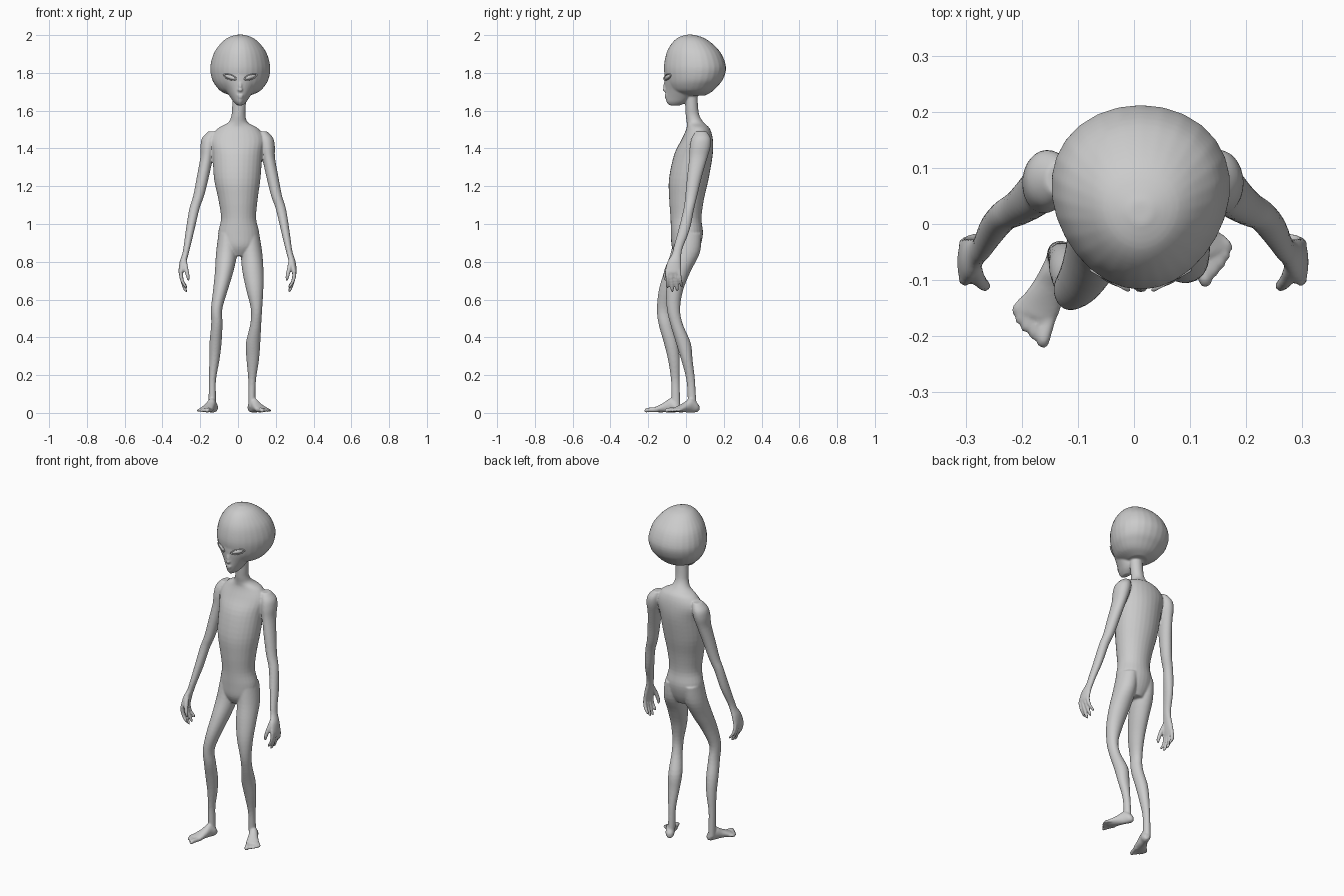
import bpy, bmesh, math
from mathutils import Vector, Matrix

X, Y, Z = Vector((1, 0, 0)), Vector((0, 1, 0)), Vector((0, 0, 1))
body = bmesh.new()


def spline(a, b, c, d, t):
    return [0.5 * (2*q + (r-p)*t + (2*p-5*q+4*r-s)*t*t + (3*q-p-3*r+s)*t**3)
            for p, q, r, s in zip(a, b, c, d)]


def tube(stations, u=X, v=Y, k=0.0, sides=28, steps=4):
    """Smooth closed loft; station = x, y, z, radius along u, radius along v.
    k narrows the -v side, giving an egg-shaped section."""
    p = [stations[0]] + list(stations) + [stations[-1]]
    rows = [spline(*p[i:i+4], j/steps) for i in range(len(stations)-1) for j in range(steps)]
    rows.append(list(stations[-1]))
    rings = []
    for x, y, z, a, b in rows:
        ring = []
        for i in range(sides):
            t = 2*math.pi*i/sides
            off = u*(a*math.cos(t)*(1 + k*math.sin(t))) + v*(b*math.sin(t))
            ring.append(body.verts.new(Vector((x, y, z)) + off))
        rings.append(ring)
    for r0, r1 in zip(rings, rings[1:]):
        for i in range(sides):
            j = (i+1) % sides
            body.faces.new((r0[i], r0[j], r1[j], r1[i]))
    body.faces.new(rings[0][::-1])
    body.faces.new(rings[-1])


def blob(loc, radii, rot=Matrix()):
    m = Matrix.Translation(loc) @ rot @ Matrix.Diagonal((*radii, 1))
    bmesh.ops.create_uvsphere(body, u_segments=20, v_segments=12, radius=1, matrix=m)


# torso and neck
tube([(.01, .025, 1.73, .036, .034), (.005, .03, 1.62, .036, .034), (.002, .036, 1.57, .038, .037),
      (0, .05, 1.535, .055, .046), (0, .064, 1.505, .108, .062), (-.003, .06, 1.45, .142, .082),
      (-.003, .04, 1.37, .132, .102), (-.004, .015, 1.24, .123, .105), (0, .003, 1.13, .104, .092),
      (.003, 0, 1.03, .093, .082), (.004, .005, .95, .109, .085), (.005, 0, .88, .1, .075),
      (.004, 0, .83, .055, .05)])

# cranium: z, front y, back y, half width
HX = .012
tube([(HX, (f+b)/2, z, w, (b-f)/2) for z, f, b, w in
      [(2.002, .0, .04, .02), (1.985, -.045, .095, .068), (1.95, -.08, .145, .108),
       (1.9, -.105, .188, .141), (1.83, -.117, .212, .158), (1.77, -.11, .198, .15),
       (1.73, -.098, .168, .128), (1.70, -.075, .137, .098), (1.68, -.02, .1, .05)]], k=.13)
# face and jaw
tube([(HX - .002, (f+b)/2, z, w, (b-f)/2) for z, f, b, w in
      [(1.82, -.112, .02, .1), (1.78, -.114, .025, .105), (1.75, -.113, .028, .096),
       (1.71, -.11, .03, .074), (1.67, -.108, .02, .049), (1.645, -.103, .0, .032),
       (1.628, -.088, -.03, .014)]], k=.25)
# nose, lips and ears
blob((HX, -.11, 1.725), (.009, .011, .03))
blob((HX, -.113, 1.71), (.014, .01, .008))
blob((HX, -.106, 1.681), (.018, .008, .005))
blob((HX, -.105, 1.671), (.015, .008, .005))
for s in (-1, 1):
    blob((HX + s*.103, .02, 1.735), (.012, .014, .03), Matrix.Rotation(.3*s, 4, 'Z'))

# arms and hands
ARM = [(.125, .08, 1.49, .025, .03), (.142, .08, 1.455, .04, .05), (.15, .075, 1.41, .041, .055),
       (.158, .065, 1.35, .034, .048), (.178, .045, 1.25, .032, .039), (.2, .028, 1.15, .029, .032),
       (.223, .015, 1.08, .027, .028), (.245, -.01, .97, .023, .03), (.262, -.04, .88, .018, .025),
       (.271, -.05, .84, .017, .025), (.283, -.062, .80, .018, .036), (.293, -.068, .75, .014, .043),
       (.294, -.068, .735, .010, .04)]
FINGERS = [(-.099, -.097, .66), (-.078, -.073, .64), (-.057, -.047, .645), (-.036, -.024, .665)]


def side_shift(s):
    return .004 if s > 0 else .008


for s in (-1, 1):
    def place(x, y, z, a, b):
        return (s*(x + side_shift(s)), y, z, a, b)
    tube([place(*st) for st in ARM])
    for y0, y1, tip in FINGERS:
        tube([place(.290, y0, .765, .010, .010), place(.294, y0, .735, .011, .0105),
              place(.288, (y0+y1)/2, .70, .010, .0095), place(.272, y1, tip+.012, .009, .009),
              place(.266, y1, tip, .005, .005)], sides=14)
    tube([place(.276, -.075, .815, .012, .013), place(.268, -.098, .77, .012, .013),
          place(.258, -.11, .725, .0105, .0105), place(.254, -.108, .70, .006, .006)], sides=14)

# legs: the one on -x steps forward
tube([(-.055, .008, .95, .048, .07), (-.06, -.008, .85, .056, .072), (-.073, -.05, .75, .049, .065),
      (-.093, -.092, .65, .039, .052), (-.113, -.116, .55, .03, .038), (-.112, -.108, .47, .03, .037),
      (-.119, -.08, .37, .032, .037), (-.125, -.064, .28, .027, .031), (-.135, -.057, .18, .019, .023),
      (-.136, -.055, .1, .019, .023), (-.135, -.054, .03, .02, .024)])
tube([(.06, .012, .95, .052, .07), (.071, .002, .85, .057, .072), (.079, -.033, .75, .056, .058),
      (.089, -.06, .65, .045, .045), (.098, -.066, .55, .03, .035), (.094, -.05, .47, .029, .033),
      (.08, -.014, .37, .038, .039), (.078, .005, .28, .033, .03), (.075, .024, .18, .021, .023),
      (.073, .03, .1, .019, .022), (.074, .034, .03, .02, .024)])


# feet: distance from heel, half width, centre height, half height
def foot(heel, direction, s):
    d = Vector(direction).normalized()
    inner = Vector((d.y, -d.x, 0))
    if inner.x * s > 0:
        inner = -inner

    def at(dist, lat, z, a, b):
        q = Vector(heel) + d*dist + inner*lat
        return (q.x, q.y, z, a, b)
    tube([at(0, 0, .024, .012, .014), at(.018, 0, .03, .023, .027), at(.05, 0, .04, .024, .038),
          at(.085, .001, .03, .029, .027), at(.12, .0, .021, .036, .018),
          at(.145, -.001, .017, .034, .012)], inner, Z)
    for lat, end, r in [(.026, .188, .0125), (.007, .18, .0095), (-.009, .174, .009),
                        (-.023, .165, .0085), (-.035, .153, .008)]:
        tube([at(.115, lat*.8, .016, r, r), at(end-.022, lat, .016, r, r),
              at(end-.007, lat*1.08, .013, r, r*.95), at(end+.002, lat*1.1, .011, r*.55, r*.5)],
             inner, Z, sides=14)


foot((-.12, -.033, 0), (-.38, -.92, 0), -1)
foot((.062, .068, 0), (.5, -.86, 0), 1)

# fuse everything into one smooth skin
bmesh.ops.recalc_face_normals(body, faces=body.faces)
mesh = bpy.data.meshes.new("body")
body.to_mesh(mesh)
body.free()
figure = bpy.data.objects.new("body", mesh)
bpy.context.collection.objects.link(figure)
rm = figure.modifiers.new("fuse", 'REMESH')
rm.mode = 'VOXEL'
rm.voxel_size = .005
rm.use_smooth_shade = True
sm = figure.modifiers.new("soften", 'SMOOTH')
sm.factor = .5
sm.iterations = 5

# almond eyes with lids
for s, name in ((-1, "left"), (1, "right")):
    m = (Matrix.Translation((HX + s*.052, -.094, 1.778)) @ Matrix.Rotation(.5*s, 4, 'Z')
         @ Matrix.Rotation(-.28*s, 4, 'Y'))
    bpy.ops.mesh.primitive_uv_sphere_add(segments=24, ring_count=14, radius=1)
    eye = bpy.context.object
    eye.name = name + "_eye"
    eye.matrix_world = m @ Matrix.Diagonal((.036, .012, .012, 1))
    bpy.ops.object.shade_smooth()
    bpy.ops.mesh.primitive_torus_add(major_segments=32, minor_segments=10,
                                     major_radius=1, minor_radius=.14)
    lid = bpy.context.object
    lid.name = name + "_eyelid"
    lid.matrix_world = (m @ Matrix.Translation((0, -.006, 0)) @ Matrix.Rotation(math.pi/2, 4, 'X')
                        @ Matrix.Diagonal((.037, .0135, .03, 1)))
    bpy.ops.object.shade_smooth()
